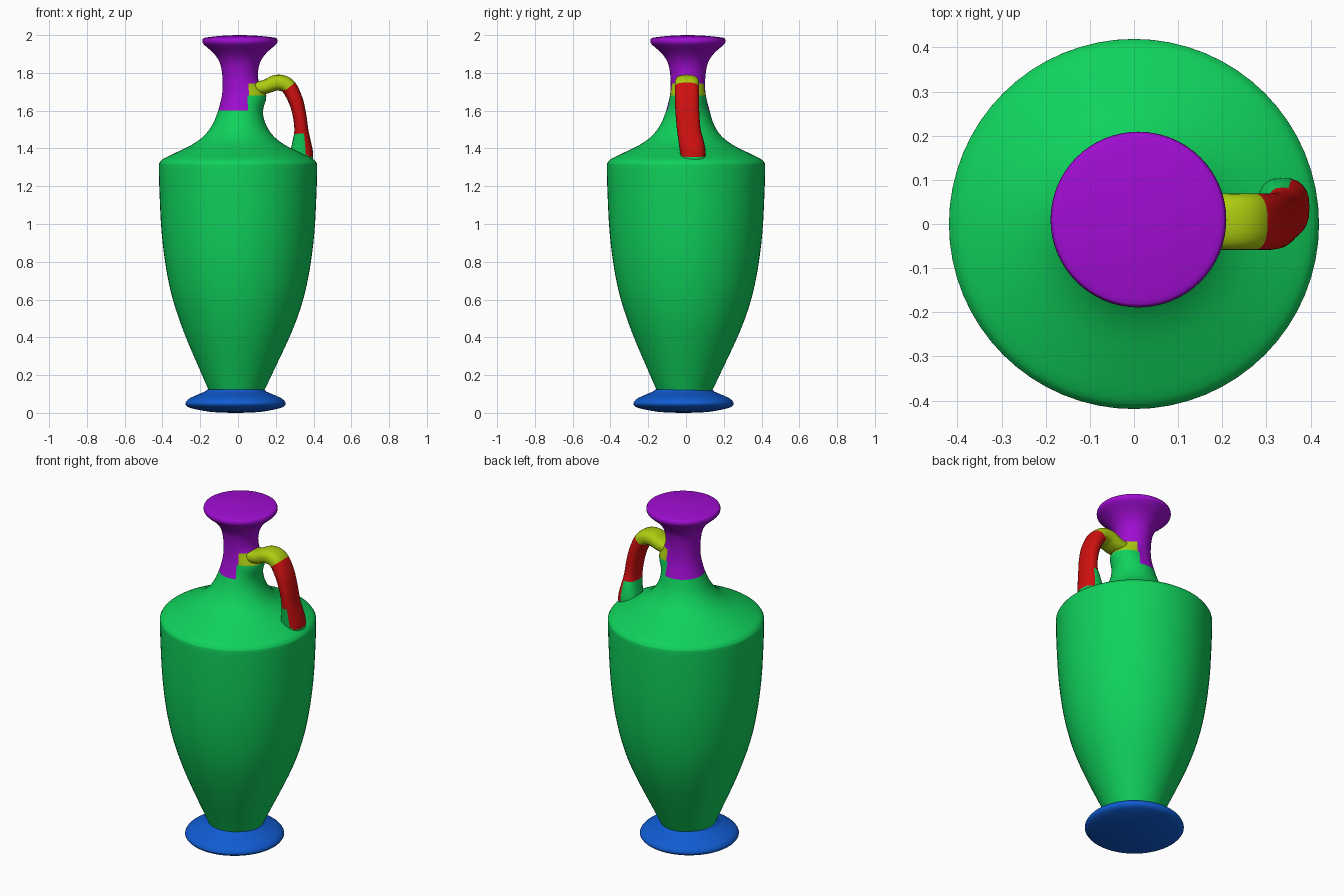
import bpy, bmesh, math
from mathutils import Vector

if "Cube" in bpy.data.objects:
    bpy.data.objects.remove(bpy.data.objects["Cube"])


def material(name, rgb):
    m = bpy.data.materials.new(name)
    m.diffuse_color = (*rgb, 1)
    m.use_nodes = True
    m.node_tree.nodes["Principled BSDF"].inputs["Base Color"].default_value = m.diffuse_color
    return m


green = material("green", (0.005, 0.645, 0.107))
purple = material("purple", (0.352, 0.004, 0.645))
yellow = material("yellow", (0.42, 0.61, 0.005))
red = material("red", (0.63, 0.005, 0.005))
blue = material("blue", (0.005, 0.107, 0.645))


def smooth_path(points, steps):
    """Catmull-Rom curve through tuples of any length."""
    pts = [Vector(p) for p in points]
    pts = [pts[0]] + pts + [pts[-1]]
    out = []
    for a, b, c, d in zip(pts, pts[1:], pts[2:], pts[3:]):
        for i in range(steps):
            t = i / steps
            out.append(0.5 * (2 * b + (c - a) * t + (2 * a - 5 * b + 4 * c - d) * t * t
                              + (3 * b - a - 3 * c + d) * t ** 3))
    return out + [pts[-1]]


def ring_object(name, rings, mats, rule, angle=50):
    """Skin closed rings of points, cap the ends and colour faces by a rule."""
    bm = bmesh.new()
    loops = [[bm.verts.new(p) for p in ring] for ring in rings]
    n = len(loops[0])
    for lo, hi in zip(loops, loops[1:]):
        for i in range(n):
            j = (i + 1) % n
            bm.faces.new((lo[i], lo[j], hi[j], hi[i]))
    bm.faces.new(loops[0][::-1])
    bm.faces.new(loops[-1])
    bmesh.ops.recalc_face_normals(bm, faces=bm.faces)
    for f in bm.faces:
        f.normal_update()
        f.material_index = rule(f.calc_center_median(), f.normal)
    mesh = bpy.data.meshes.new(name)
    bm.to_mesh(mesh)
    bm.free()
    for m in mats:
        mesh.materials.append(m)
    ob = bpy.data.objects.new(name, mesh)
    bpy.context.collection.objects.link(ob)
    bpy.ops.object.select_all(action='DESELECT')
    ob.select_set(True)
    bpy.context.view_layer.objects.active = ob
    bpy.ops.object.shade_smooth_by_angle(angle=math.radians(angle))
    return ob


def lathe(profile, offset, steps=3, n=64, bulge=0.0):
    """Rings around z; bulge swells the +x side of the neck toward the handle."""
    rings = []
    for r, z in smooth_path(profile, steps):
        r, d, ring = max(r, 0.002), offset(z), []
        swell = bulge * math.exp(-((z - 1.68) / 0.06) ** 2)
        for i in range(n):
            a = 2 * math.pi * i / n
            rr = r + swell * max(0, math.cos(a)) ** 2
            ring.append((rr * math.cos(a) + d, rr * math.sin(a) + d, z))
        rings.append(ring)
    return rings


# Foot: a thin rounded disc, slightly off centre
foot = [(0.01, 0.0), (0.13, 0.005), (0.235, 0.025), (0.262, 0.04), (0.264, 0.055),
        (0.245, 0.076), (0.20, 0.097), (0.165, 0.112), (0.15, 0.125)]
ring_object("foot", lathe(foot, lambda z: -0.013), [blue], lambda c, n: 0)

# Vessel: body, shoulder, neck and closed flaring mouth
vessel = [(0.135, 0.09), (0.148, 0.12), (0.20, 0.235), (0.25, 0.345), (0.30, 0.465),
          (0.345, 0.60), (0.38, 0.76), (0.404, 0.95), (0.415, 1.15), (0.419, 1.30),
          (0.415, 1.325), (0.395, 1.345), (0.32, 1.382), (0.245, 1.42), (0.185, 1.465),
          (0.142, 1.525), (0.115, 1.60), (0.095, 1.68), (0.091, 1.745), (0.096, 1.81),
          (0.109, 1.86), (0.14, 1.905), (0.185, 1.945), (0.198, 1.962), (0.196, 1.98),
          (0.18, 1.987), (0.09, 1.997), (0.01, 2.0)]


def lean(z):
    if z < 0.5:
        return -0.008 * (0.5 - z) / 0.4
    return 0.01 * min(1, max(0, (z - 1.4) / 0.2))


def vessel_colour(c, n):
    if c.z < 1.6:
        return 0
    if c.x > 0.05 and c.z < 1.68:
        return 0
    if c.x > 0.055 and c.z < 1.75:
        return 2
    return 1


ring_object("vessel", lathe(vessel, lean, bulge=0.045), [green, purple, yellow], vessel_colour)

# Handle: strap swept from neck to shoulder (x, y, z, half thickness, half width)
strap = [(0.06, 0.005, 1.715, 0.036, 0.060), (0.14, 0.005, 1.725, 0.037, 0.062),
         (0.205, 0.005, 1.748, 0.042, 0.064), (0.262, 0.005, 1.732, 0.042, 0.064),
         (0.303, 0.005, 1.66, 0.039, 0.064), (0.325, 0.008, 1.58, 0.036, 0.063),
         (0.335, 0.015, 1.50, 0.037, 0.063), (0.337, 0.027, 1.44, 0.048, 0.067),
         (0.337, 0.036, 1.38, 0.060, 0.068), (0.335, 0.038, 1.32, 0.060, 0.062)]
path = smooth_path(strap, 6)
handle_rings = []
for k, p in enumerate(path):
    q, o = path[min(k + 1, len(path) - 1)], path[max(k - 1, 0)]
    t = Vector((q[0] - o[0], q[2] - o[2])).normalized()
    ring = []
    for i in range(24):
        a = 2 * math.pi * i / 24
        # Slightly squared oval section
        u = math.copysign(abs(math.cos(a)) ** 0.8, math.cos(a)) * p[3]
        v = math.copysign(abs(math.sin(a)) ** 0.8, math.sin(a)) * p[4]
        ring.append((p[0] - t.y * u, p[1] + v, p[2] + t.x * u))
    handle_rings.append(ring)


def handle_colour(c, n):
    if c.z > 1.69 and c.z - 1.705 > 0.75 * (c.x - 0.24):
        return 0
    if c.z < 1.36 or (c.z < 1.48 and n.x < 0.35):
        return 2
    return 1


ring_object("handle", handle_rings, [yellow, red, green], handle_colour)
